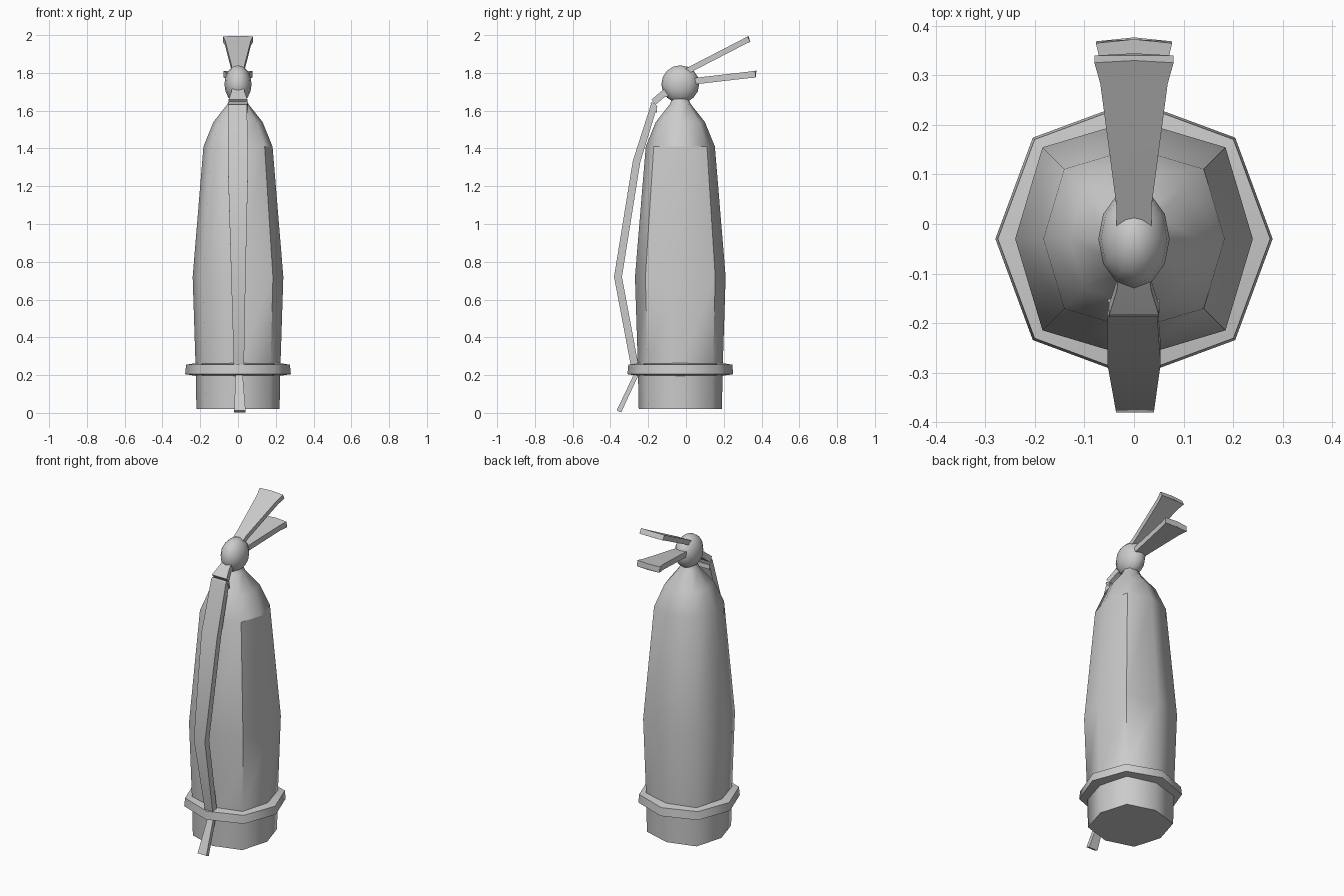
import bpy, bmesh, math
from mathutils import Vector

cube = bpy.data.objects.get("Cube")
if cube:
    bpy.data.objects.remove(cube, do_unlink=True)

grey = bpy.data.materials.new("plain grey")
grey.use_nodes = True
grey.diffuse_color = (0.6, 0.6, 0.6, 1)
grey.node_tree.nodes["Principled BSDF"].inputs["Base Color"].default_value = (0.6, 0.6, 0.6, 1)

CENTRE_Y = -0.03


def finish(name, bm, angle):
    """Turn a bmesh into a named, shaded object."""
    bmesh.ops.recalc_face_normals(bm, faces=bm.faces)
    mesh = bpy.data.meshes.new(name)
    bm.to_mesh(mesh)
    bm.free()
    mesh.materials.append(grey)
    ob = bpy.data.objects.new(name, mesh)
    bpy.context.collection.objects.link(ob)
    bpy.ops.object.select_all(action='DESELECT')
    ob.select_set(True)
    bpy.context.view_layer.objects.active = ob
    bpy.ops.object.shade_smooth_by_angle(angle=math.radians(angle))
    return ob


def loft(name, sections, angle, closed=False):
    """Skin a row of equal sized loops, capped or joined end to end."""
    bm = bmesh.new()
    loops = [[bm.verts.new(p) for p in s] for s in sections]
    pairs = list(zip(loops, loops[1:]))
    if closed:
        pairs.append((loops[-1], loops[0]))
    else:
        bm.faces.new(loops[0])
        bm.faces.new(loops[-1])
    for a, b in pairs:
        for i in range(len(a)):
            j = (i + 1) % len(a)
            bm.faces.new((a[i], a[j], b[j], b[i]))
    return finish(name, bm, angle)


def octagon(r, z, corner):
    """Eight points, with the diagonal corners pushed outward."""
    pts = []
    for i in range(8):
        a = i * math.pi / 4
        s = r * (corner * math.sqrt(2) if i % 2 else 1)
        pts.append((s * math.cos(a), s * math.sin(a) + CENTRE_Y, z))
    return pts


def strip(name, path, bulge=0):
    """Flat bar along (x, y, z, half width, thickness) stations."""
    mids = [Vector(p[:3]) for p in path]
    sections = []
    for i, (x, y, z, w, t) in enumerate(path):
        d = mids[min(i + 1, len(path) - 1)] - mids[max(i - 1, 0)]
        d.x = 0
        d.normalize()
        n = Vector((0, -d.z, d.y)) * t / 2
        side = Vector((w, 0, 0))
        tip = d * (bulge if i == len(path) - 1 else 0)
        m = mids[i]
        sections.append([m - side + n, m + tip + n, m + side + n,
                         m + side - n, m + tip - n, m - side - n])
    return loft(name, sections, 35)


# Tank
profile = [(0.22, 0.02), (0.225, 0.26), (0.24, 0.72), (0.183, 1.41),
           (0.13, 1.54), (0.055, 1.635), (0.04, 1.67)]
tank = loft("tank", [octagon(r, z, 0.77) for r, z in profile], 65)

# Crisp borders around the tank's left panels
for e in tank.data.edges:
    a, b = (tank.data.vertices[v].co for v in e.vertices)
    diagonal = min(abs(a.y - CENTRE_Y), abs(b.y - CENTRE_Y)) > 0.1
    upright = abs(a.z - b.z) > 0.3
    rim = abs(a.z - b.z) < 0.01 and abs(a.z - 1.41) < 0.02
    if min(a.x, b.x) > 0.1 and min(a.z, b.z) > 0.2 and ((upright and diagonal) or rim):
        e.use_edge_sharp = True

# Base ring
band = [(0.215, 0.265), (0.275, 0.255), (0.28, 0.205), (0.215, 0.195)]
loft("base_ring", [octagon(r, z, 0.73) for r, z in band], 65, closed=True)

# Valve head
bm = bmesh.new()
bmesh.ops.create_uvsphere(bm, u_segments=12, v_segments=8, radius=0.1)
bmesh.ops.scale(bm, vec=(0.72, 1, 1), verts=bm.verts)
bmesh.ops.translate(bm, vec=(0, CENTRE_Y, 1.74), verts=bm.verts)
finish("valve_head", bm, 80)

# Levers
strip("upper_lever", [(0, -0.02, 1.795, 0.035, 0.03), (0, 0.04, 1.828, 0.035, 0.03),
                      (0, 0.29, 1.957, 0.068, 0.03), (0, 0.333, 1.979, 0.08, 0.032)], 0.005)
strip("lower_lever", [(0, 0, 1.75, 0.035, 0.03), (0, 0.06, 1.758, 0.038, 0.034),
                      (0, 0.32, 1.788, 0.066, 0.034), (0, 0.367, 1.793, 0.077, 0.036)], 0.008)

# Outlet with its collar
strip("outlet", [(0, -0.08, 1.71, 0.03, 0.05), (0, -0.125, 1.685, 0.035, 0.035),
                 (0, -0.172, 1.645, 0.05, 0.035)])
strip("outlet_collar", [(0, -0.185, 1.64, 0.05, 0.012), (0, -0.165, 1.63, 0.052, 0.016),
                        (0, -0.155, 1.59, 0.052, 0.006)])

# Hose and nozzle
strip("hose", [(-0.003, -0.168, 1.63, 0.05, 0.035), (0, -0.262, 1.33, 0.054, 0.04),
               (0.002, -0.36, 0.72, 0.038, 0.042), (0.005, -0.265, 0.215, 0.026, 0.04)])
strip("nozzle", [(0.005, -0.255, 0.22, 0.018, 0.024), (0.01, -0.355, 0.008, 0.03, 0.026)])
strip("hose_clip", [(0.005, -0.29, 0.225, 0.025, 0.035), (0.005, -0.22, 0.225, 0.025, 0.035)])
